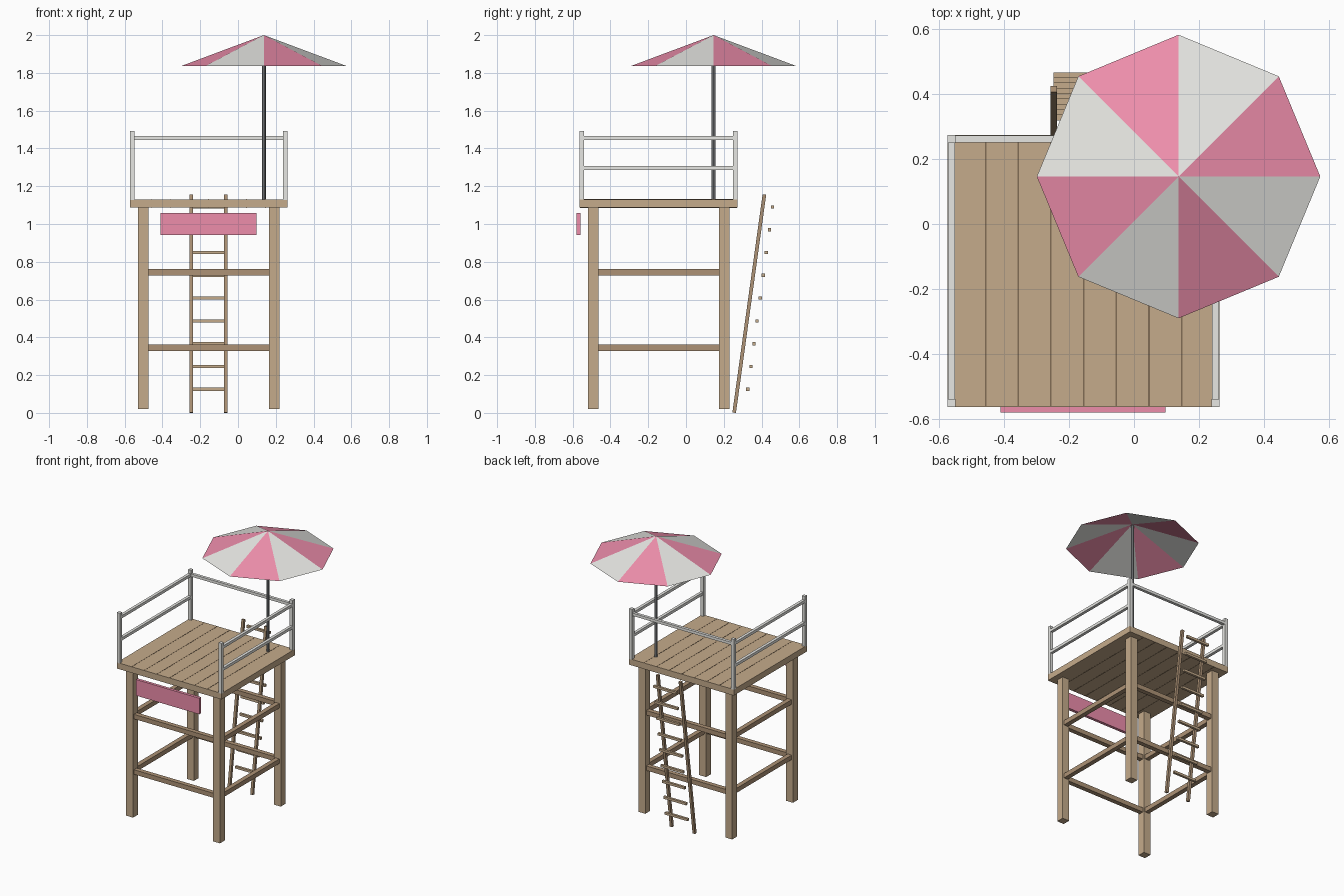
import bpy, math
from mathutils import Vector

if "Cube" in bpy.data.objects:
    bpy.data.objects.remove(bpy.data.objects["Cube"])


def mat(name, rgb):
    m = bpy.data.materials.new(name)
    m.diffuse_color = (*rgb, 1)
    m.use_nodes = True
    m.node_tree.nodes["Principled BSDF"].inputs["Base Color"].default_value = m.diffuse_color
    return m


WOOD = mat("wood", (0.56, 0.41, 0.26))
BRACE = mat("brace_wood", (0.42, 0.29, 0.18))
GROOVE = mat("groove", (0.22, 0.15, 0.09))
PINK = mat("pink", (0.85, 0.27, 0.41))
WHITE = mat("white", (0.80, 0.80, 0.77))
STEEL = mat("steel", (0.25, 0.26, 0.27))


def box(name, lo, hi, m):
    lo, hi = Vector(lo), Vector(hi)
    bpy.ops.mesh.primitive_cube_add(size=1, location=(lo + hi) / 2)
    o = bpy.context.object
    o.name = name
    o.scale = hi - lo
    o.data.materials.append(m)
    return o


def bar(name, c, size, m):
    c, h = Vector(c), Vector(size) / 2
    return box(name, c - h, c + h, m)


CX, CY = -0.155, -0.145            # tower centre
LEG, POST = 0.347, 0.406           # offsets of legs and railing posts

# legs and railing posts
for sx in (-1, 1):
    for sy in (-1, 1):
        bar("leg", (CX + sx * LEG, CY + sy * LEG, 0.555), (0.055, 0.055, 1.07), WOOD)
        bar("rail_post", (CX + sx * POST, CY + sy * POST, 1.31), (0.024, 0.024, 0.364), WHITE)

# cross braces on all four sides
for z in (0.345, 0.745):
    for s in (-1, 1):
        bar("brace_x", (CX, CY + s * LEG, z), (2 * LEG - 0.055, 0.033, 0.033), BRACE)
        bar("brace_y", (CX + s * LEG, CY, z), (0.033, 2 * LEG - 0.055, 0.033), BRACE)

# deck with plank seams
bar("deck", (CX, CY, 1.109), (0.836, 0.836, 0.044), WOOD)
for i in range(-3, 4):
    bar("plank_seam", (CX + i * 0.1005, CY, 1.109), (0.005, 0.83, 0.046), GROOVE)

# railings: two rails on the sides, one at the back, open front
for s in (-1, 1):
    for z in (1.296, 1.456):
        bar("side_rail", (CX + s * POST, CY, z), (0.021, 2 * POST, 0.02), WHITE)
bar("back_rail", (CX, CY + POST, 1.456), (2 * POST, 0.021, 0.02), WHITE)

# front sign board
box("sign_board", (-0.41, -0.58, 0.942), (0.097, -0.559, 1.058), PINK)

# ladder: two leaning stringers and nine rungs
a, b = Vector((0, 0.255, 0.001)), Vector((0, 0.415, 1.156))
tilt = -math.atan2(b.y - a.y, b.z - a.z)
for x in (-0.247, -0.065):
    o = bar("ladder_stringer", (a + b) / 2 + Vector((x, 0, 0)), (0.019, 0.019, (b - a).length), BRACE)
    o.rotation_euler.x = tilt
for i in range(9):
    bar("ladder_rung", (-0.156, 0.327 + i * 0.0164, 0.125 + i * 0.1207), (0.182, 0.017, 0.017), WOOD)

# umbrella pole
UX, UY, R = 0.137, 0.146, 0.436
bpy.ops.mesh.primitive_cylinder_add(vertices=8, radius=0.01, depth=0.86, location=(UX, UY, 1.56))
pole = bpy.context.object
pole.name = "umbrella_pole"
pole.data.materials.append(STEEL)

# eight-panel canopy, alternating colours
verts = [(UX, UY, 2.0)] + [(UX + R * math.cos(k * math.pi / 4), UY + R * math.sin(k * math.pi / 4), 1.837)
                           for k in range(8)]
me = bpy.data.meshes.new("umbrella_canopy")
me.from_pydata(verts, [], [(0, k + 1, (k + 1) % 8 + 1) for k in range(8)])
me.materials.append(PINK)
me.materials.append(WHITE)
for k, p in enumerate(me.polygons):
    p.material_index = k % 2
bpy.context.collection.objects.link(bpy.data.objects.new("umbrella_canopy", me))
